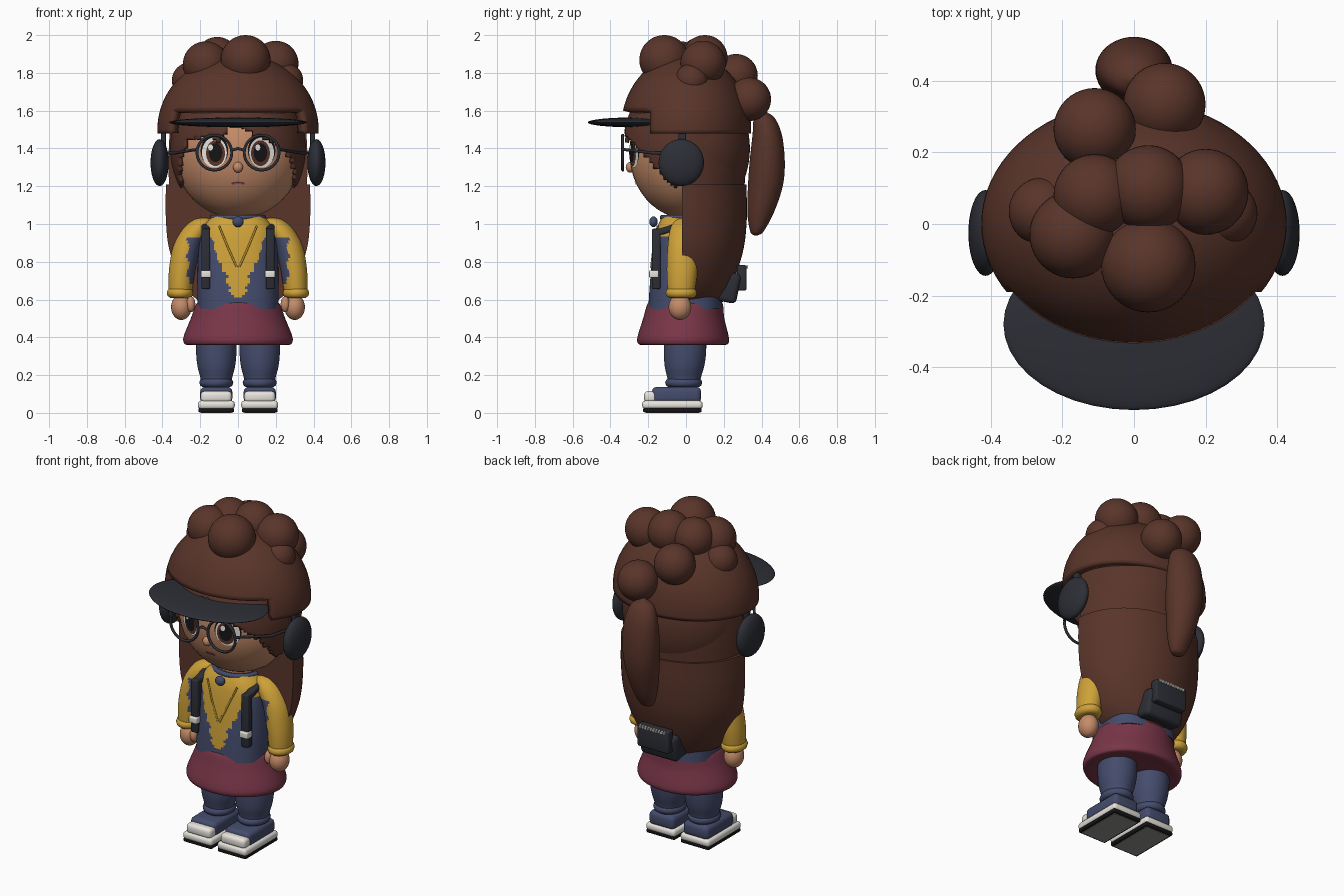
import bpy, bmesh
from math import sin, cos, pi, sqrt, atan2, degrees, radians
from mathutils import Vector, Matrix

if "Cube" in bpy.data.objects:
    bpy.data.objects.remove(bpy.data.objects["Cube"])


def material(name, r, g, b):
    m = bpy.data.materials.new(name)
    m.use_nodes = True
    m.diffuse_color = (r, g, b, 1)
    bsdf = m.node_tree.nodes["Principled BSDF"]
    bsdf.inputs["Base Color"].default_value = (r, g, b, 1)
    bsdf.inputs["Roughness"].default_value = 0.7
    return m


BROWN = material("hair brown", .1, .035, .023)
CHARCOAL = material("charcoal", .026, .028, .037)
SKIN = material("skin", .56, .26, .14)
NAVY = material("navy cloth", .058, .072, .15)
YELLOW = material("mustard cloth", .62, .36, .04)
MAROON = material("maroon cloth", .19, .036, .065)
WHITE = material("off white", .8, .77, .72)
BLACK = material("black", .008, .007, .008)
GREY = material("sole grey", .28, .28, .27)


def finish(name, bm, *mats, angle=40):
    me = bpy.data.meshes.new(name)
    bmesh.ops.recalc_face_normals(bm, faces=bm.faces)
    bm.to_mesh(me)
    bm.free()
    for m in mats:
        me.materials.append(m)
    me.shade_smooth()
    me.set_sharp_from_angle(angle=radians(angle))
    ob = bpy.data.objects.new(name, me)
    bpy.context.collection.objects.link(ob)
    return ob


def sphere_mesh(loc, radii, u=40, v=24, tilt=0):
    bm = bmesh.new()
    bmesh.ops.create_uvsphere(bm, u_segments=u, v_segments=v, radius=1)
    mat = Matrix.Translation(loc) @ Matrix.Rotation(tilt, 4, 'Y') @ Matrix.Diagonal((*radii, 1))
    bmesh.ops.transform(bm, matrix=mat, verts=bm.verts)
    return bm


def ball(name, loc, radii, mat, tilt=0):
    return finish(name, sphere_mesh(loc, radii, tilt=tilt), mat)


def box(name, loc, size, mat, bevel=.01, tilt=0):
    bm = bmesh.new()
    bmesh.ops.create_cube(bm, size=1)
    bmesh.ops.scale(bm, vec=size, verts=bm.verts)
    if bevel:
        bmesh.ops.bevel(bm, geom=bm.edges[:], offset=bevel, segments=3, profile=.5, affect='EDGES')
    m = Matrix.Translation(loc) @ Matrix.Rotation(tilt, 4, 'X')
    bmesh.ops.transform(bm, matrix=m, verts=bm.verts)
    return finish(name, bm, mat)


def spline(pts, steps):
    # Catmull-Rom resampling of a list of tuples
    p = [Vector(q) for q in pts]
    p = [p[0] * 2 - p[1]] + p + [p[-1] * 2 - p[-2]]
    out = []
    for a, b, c, d in zip(p, p[1:], p[2:], p[3:]):
        for k in range(steps):
            t = k / steps
            out.append(.5 * (2 * b + (c - a) * t + (2 * a - 5 * b + 4 * c - d) * t * t
                             + (3 * b - a - 3 * c + d) * t ** 3))
    return out + [p[-2]]


def loft(name, rings, *mats, arc=2 * pi, power=1, rule=None, n=48, steps=6):
    # rings: centre x, centre y, z, radius x, radius y
    bm = bmesh.new()
    full = arc > 6
    loops = []
    for x, y, z, rx, ry in spline(rings, steps):
        loop = []
        for i in range(n if full else n + 1):
            a = arc * i / n
            c, s = cos(a), sin(a)
            px = abs(c) ** power * (1 if c > 0 else -1)
            py = abs(s) ** power * (1 if s > 0 else -1)
            loop.append(bm.verts.new((x + rx * px, y + ry * py, z)))
        loops.append(loop)
    for A, B in zip(loops, loops[1:]):
        for i in range(len(A)):
            j = (i + 1) % len(A)
            f = bm.faces.new((A[i], A[j], B[j], B[i]))
            if rule:
                f.material_index = rule(f.calc_center_median())
    bm.faces.new(loops[0])
    bm.faces.new(loops[-1])
    return finish(name, bm, *mats)


def wire(name, pts, r, mat, closed=False):
    cu = bpy.data.curves.new(name, 'CURVE')
    cu.dimensions = '3D'
    cu.bevel_depth = r
    cu.bevel_resolution = 3
    sp = cu.splines.new('POLY')
    sp.points.add(len(pts) - 1)
    for q, p in zip(sp.points, pts):
        q.co = (*p, 1)
    sp.use_cyclic_u = closed
    cu.materials.append(mat)
    ob = bpy.data.objects.new(name, cu)
    bpy.context.collection.objects.link(ob)


def ring(name, loc, rx, ry, r, mat, upright=False):
    pts = []
    for i in range(48):
        u, v = rx * cos(i * pi / 24), ry * sin(i * pi / 24)
        pts.append(Vector(loc) + Vector((u, 0, v) if upright else (u, v, 0)))
    wire(name, pts, r, mat, True)


# Head and face
HZ, HR = 1.38, (.34, .30, .35)
ball("head", (0, 0, HZ), HR, SKIN)
ball("nose", (0, -.295, 1.3), (.026, .024, .028), SKIN)


def face_patch(name, cx, cz, rx, rz, lift, mat):
    # thin oval that follows the head surface
    bm = bmesh.new()
    bmesh.ops.create_circle(bm, cap_ends=True, segments=32, radius=1)
    bmesh.ops.inset_region(bm, faces=bm.faces[:], thickness=.4)
    for v in bm.verts:
        x, z = cx + v.co.x * rx, cz + v.co.y * rz
        q = 1 - (x / HR[0]) ** 2 - ((z - HZ) / HR[2]) ** 2
        v.co = (x, -HR[1] * sqrt(max(q, 0)) - lift, z)
    return finish(name, bm, mat)


for s, side in ((-1, "right"), (1, "left")):
    x = s * .125
    face_patch(side + "_eye_lash", x, 1.388, .073, .085, .003, BLACK)
    face_patch(side + "_eye_white", x, 1.378, .066, .08, .005, WHITE)
    face_patch(side + "_iris", x - s * .006, 1.375, .05, .068, .007, BROWN)
    face_patch(side + "_pupil", x - s * .006, 1.378, .036, .05, .009, BLACK)
    face_patch(side + "_eye_glint", x - .02, 1.405, .013, .016, .011, WHITE)
    ring(side + "_lens_frame", (x, -.335, 1.378), .092, .092, .008, CHARCOAL, True)
    wire(side + "_glasses_arm", [(s * .217, -.335, 1.395), (s * .34, -.17, 1.375), (s * .37, -.05, 1.375)],
         .008, CHARCOAL)
    ball(side + "_headphone", (s * .415, -.025, 1.325), (.048, .12, .124), CHARCOAL)
    box(side + "_headphone_band", (s * .395, -.02, 1.45), (.025, .04, .12), CHARCOAL, .005)
wire("glasses_bridge", [(-.035, -.335, 1.39), (0, -.335, 1.4), (.035, -.335, 1.39)], .008, CHARCOAL)
face_patch("mouth", 0, 1.215, .036, .009, .003, MAROON)
face_patch("lower_lip", 0, 1.211, .026, .004, .005, SKIN)

# Fringe with a hairline that depends on the angle round the head
LINE = [(-181, 1.2), (-75, 1.2), (-60, 1.36), (-50, 1.45), (-25, 1.47), (-18, 1.43), (-10, 1.5), (-5, 1.56),
        (2, 1.56), (6, 1.5), (20, 1.46), (35, 1.43), (50, 1.37), (65, 1.28), (75, 1.2), (181, 1.2)]


def hairline(p):
    a = degrees(atan2(p.x, -p.y))
    for (a0, z0), (a1, z1) in zip(LINE, LINE[1:]):
        if a0 <= a < a1:
            return z0 + (z1 - z0) * (a - a0) / (a1 - a0) + .008 * sin(a * .7)
    return 1.2


bm = sphere_mesh((0, 0, 1.4), (.358, .338, .4), 112, 80)
low = [f for f in bm.faces if f.calc_center_median().z < hairline(f.calc_center_median())]
bmesh.ops.delete(bm, geom=low, context='FACES')
fringe = finish("fringe", bm, BROWN)
fringe.modifiers.new("thickness", 'SOLIDIFY').thickness = .018

# Hair dome, open above the face
bm = sphere_mesh((0, 0, 1.5), (.427, .345, .4), 72, 40)
for co, no in (((0, 0, 1.48), (0, 0, 1)), ((0, 0, 1.6), (0, 0, 1)), ((0, -.19, 0), (0, 1, 0))):
    bmesh.ops.bisect_plane(bm, geom=bm.verts[:] + bm.edges[:] + bm.faces[:], plane_co=co, plane_no=no)
gone = []
for f in bm.faces:
    c = f.calc_center_median()
    if c.z < 1.48 or (c.z < 1.6 and c.y < -.19):
        gone.append(f)
bmesh.ops.delete(bm, geom=gone, context='FACES')
dome = finish("hair_dome", bm, BROWN)
dome.modifiers.new("thickness", 'SOLIDIFY').thickness = .05
ball("visor", (0, -.28, 1.538), (.365, .24, .026), CHARCOAL)

# Curls on top and behind
CURLS = [(.04, -.115, 1.868, .132), (.04, .1, 1.88, .12), (.2, .09, 1.85, .12), (-.11, .08, 1.875, .115),
         (-.17, -.03, 1.845, .122), (-.255, .035, 1.76, .095), (.255, .03, 1.76, .09),
         (-.11, .265, 1.785, .115), (.085, .335, 1.66, .115)]
for i, (x, y, z, r) in enumerate(CURLS):
    ball(f"curl_{i + 1}", (x, y, z), (r, r, r), BROWN)

# Long hair and ponytail
loft("upper_back_hair", [(0, -.02, 1.19, .365, .33), (0, -.02, 1.35, .368, .335), (0, -.02, 1.52, .36, .325)],
     BROWN, arc=pi)
loft("lower_back_hair", [(0, -.02, .55, .1, .15), (0, -.02, .565, .16, .195), (0, -.02, .62, .24, .235),
                         (0, -.02, .72, .31, .28), (0, -.02, .87, .365, .325), (0, -.02, 1.03, .382, .342),
                         (0, -.02, 1.21, .382, .34)], BROWN, arc=pi)
loft("ponytail", [(0, .37, .94, .01, .01), (0, .375, .96, .045, .035), (0, .395, 1.06, .075, .07),
                  (0, .42, 1.2, .098, .092), (0, .43, 1.33, .108, .093), (0, .43, 1.47, .1, .078),
                  (0, .415, 1.56, .07, .055), (0, .405, 1.6, .01, .01)], BROWN)

# Torso with a mustard chest panel
PANEL = [(.61, .015), (.63, .04), (.72, .06), (.8, .1), (.93, .14), (.96, .5), (1.2, .5)]


def torso_colour(c):
    for (z0, w0), (z1, w1) in zip(PANEL, PANEL[1:]):
        if z0 <= c.z < z1:
            w = w0 + (w1 - w0) * (c.z - z0) / (z1 - z0) + .006 * sin(c.z * 110)
            return 1 if abs(c.x) < w and (c.y < 0 or c.z > .96) else 0
    return 0


loft("torso", [(0, -.005, .55, .215, .195), (0, -.005, .7, .215, .185), (0, -.005, .85, .21, .17),
               (0, -.005, .95, .2, .155), (0, -.005, 1.0, .175, .14), (0, -.005, 1.04, .135, .12)],
     NAVY, YELLOW, power=.75, rule=torso_colour, n=128, steps=10)
loft("neck", [(0, 0, 1.0, .11, .1), (0, 0, 1.1, .11, .1)], SKIN)
ring("collar", (0, -.005, 1.035), .135, .12, .014, NAVY)
ball("pendant", (0, -.172, 1.012), (.03, .022, .028), NAVY)
loft("skirt", [(0, -.015, .362, .2, .17), (0, -.015, .36, .27, .225), (0, -.015, .375, .288, .242),
               (0, -.015, .41, .286, .24), (0, -.012, .5, .25, .215), (0, -.005, .575, .222, .2),
               (0, -.005, .588, .2, .18)], MAROON, n=64)


def arm_colour(c):
    edge = .265 + .01 * sin(c.z * 70)
    return 1 if abs(c.x) < edge and .68 < c.z < .93 else 0


for s, side in ((-1, "right"), (1, "left")):
    # Arms and hands
    loft(side + "_sleeve", [(s * .305, -.025, .61, .05, .06), (s * .305, -.025, .65, .062, .072),
                            (s * .295, -.02, .76, .07, .082), (s * .27, -.015, .88, .073, .082),
                            (s * .225, -.01, .97, .07, .075), (s * .19, -.005, 1.02, .05, .05),
                            (s * .18, 0, 1.035, .01, .01)], YELLOW, NAVY, rule=arm_colour, n=64)
    ring(side + "_cuff", (s * .307, -.025, .635), .042, .055, .028, YELLOW)
    ball(side + "_hand", (s * .3, -.032, .56), (.054, .06, .068), SKIN)
    ball(side + "_thumb", (s * .25, -.06, .575), (.024, .028, .042), SKIN)
    wire(side + "_lapel_seam", [(s * .1, -.15, .99), (s * .055, -.172, .88), (s * .006, -.185, .77)], .005, YELLOW)
    # Straps with buckles
    box(side + "_strap", (s * .17, -.158, .815), (.046, .045, .32), CHARCOAL, .008)
    box(side + "_strap_top", (s * .17, -.085, .975), (.046, .17, .035), CHARCOAL, .01, tilt=.3)
    box(side + "_buckle", (s * .17, -.17, .735), (.054, .05, .038), WHITE, .006)
    # Legs
    x = s * .115
    loft(side + "_leg", [(x, -.01, .14, .075, .08), (x, -.01, .19, .085, .09), (x, -.008, .25, .1, .105),
                         (x, -.005, .33, .107, .112), (x, -.005, .45, .105, .11)], NAVY)
    ring(side + "_ankle_cuff", (x, -.012, .16), .065, .073, .025, NAVY)
    # Shoes
    box(side + "_shoe_upper", (x, -.05, .095), (.17, .26, .085), NAVY, .025)
    box(side + "_toe_cap", (x, -.187, .085), (.165, .07, .06), WHITE, .02)
    box(side + "_sole", (x, -.072, .042), (.196, .32, .046), WHITE, .018)
    box(side + "_outsole", (x, -.072, .015), (.19, .31, .024), BLACK, .008)
    box(side + "_tread", (x, -.072, .003), (.16, .28, .006), GREY, 0)

# Pouch on the back with a toothed zip
box("pouch", (0, .225, .665), (.25, .11, .16), CHARCOAL, .025, tilt=-.2)
box("pouch_flap", (0, .295, .715), (.21, .05, .135), CHARCOAL, .01)
for i in range(10):
    box(f"zip_tooth_{i + 1}", (-.081 + i * .018, .322, .772), (.011, .014, .016), WHITE, 0)
